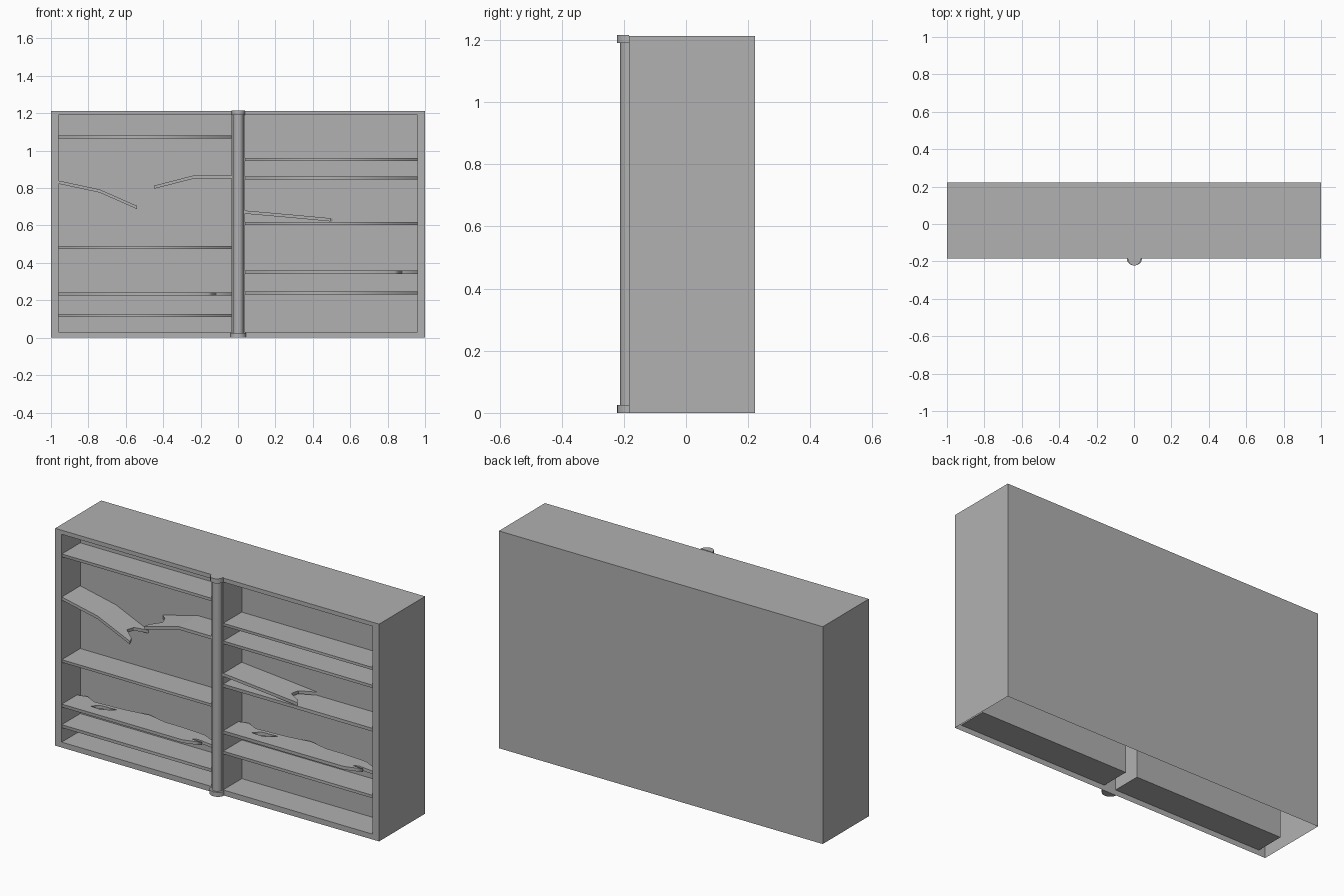
import bpy, bmesh
from math import pi, cos, sin

if "Cube" in bpy.data.objects:
    bpy.data.objects.remove(bpy.data.objects["Cube"])

FRONT, BACK, CAVITY = -0.184, 0.222, 0.165   # front plane, back plane, recess depth
TOP = 1.213
LEFT, RIGHT = (-0.96, -0.035), (0.037, 0.96)

# One dark grey for everything
grey = bpy.data.materials.new("dark_grey")
grey.diffuse_color = (0.44, 0.44, 0.44, 1)
grey.use_nodes = True
grey.node_tree.nodes["Principled BSDF"].inputs["Base Color"].default_value = grey.diffuse_color


def add_mesh(name, bm):
    me = bpy.data.meshes.new(name)
    bm.to_mesh(me)
    bm.free()
    me.materials.append(grey)
    ob = bpy.data.objects.new(name, me)
    bpy.context.collection.objects.link(ob)
    return ob


def prism(name, loops, z0, z1):
    """Extrude an outline (first loop) with optional holes between two heights."""
    cu = bpy.data.curves.new(name, 'CURVE')
    cu.dimensions, cu.fill_mode, cu.extrude = '2D', 'BOTH', (z1 - z0) / 2
    cu.materials.append(grey)
    for loop in loops:
        sp = cu.splines.new('POLY')
        sp.points.add(len(loop) - 1)
        for p, (x, y) in zip(sp.points, loop):
            p.co = (x, y, 0, 1)
        sp.use_cyclic_u = True
    ob = bpy.data.objects.new(name, cu)
    ob.location.z = (z0 + z1) / 2
    bpy.context.collection.objects.link(ob)
    bpy.ops.object.select_all(action='DESELECT')
    ob.select_set(True)
    bpy.context.view_layer.objects.active = ob
    bpy.ops.object.convert(target='MESH')
    return ob


# Case: open-bottomed shell, front frame, two recesses
def make_case():
    bm = bmesh.new()
    bmesh.ops.create_cube(bm, size=1)
    for v in bm.verts:
        v.co = (v.co.x * 2, BACK if v.co.y > 0 else FRONT, TOP if v.co.z > 0 else 0)
    bm.normal_update()
    gone = [f for f in bm.faces if f.normal.y < -0.5 or f.normal.z < -0.5]
    bmesh.ops.delete(bm, geom=gone, context='FACES')
    xs, zs = [-1, *LEFT, *RIGHT, 1], [0, 0.03, 1.19, TOP]
    grid = [[bm.verts.new((x, FRONT, z)) for z in zs] for x in xs]
    openings = []
    for i in range(5):
        for j in range(3):
            f = bm.faces.new((grid[i][j], grid[i + 1][j], grid[i + 1][j + 1], grid[i][j + 1]))
            if i in (1, 3) and j == 1:
                openings.append(f)
    for f in openings:
        new = bmesh.ops.extrude_face_region(bm, geom=[f])['geom']
        if f.is_valid:
            bmesh.ops.delete(bm, geom=[f], context='FACES_ONLY')
        bmesh.ops.translate(bm, vec=(0, CAVITY, 0),
                            verts=[g for g in new if isinstance(g, bmesh.types.BMVert)])
    add_mesh("case", bm)


make_case()


# Front column with base and top caps
def half_round(rx, ry, n=10):
    return [[(0.002 + rx * cos(pi + pi * i / n), FRONT + ry * sin(pi + pi * i / n))
             for i in range(n + 1)]]


for name, rx, ry, z0, z1 in (("column", 0.028, 0.028, 0.0, 1.21),
                             ("column_base", 0.041, 0.038, 0.0, 0.025),
                             ("column_cap", 0.036, 0.038, 1.19, 1.216)):
    prism(name, half_round(rx, ry), z0, z1)
    bpy.ops.object.shade_smooth_by_angle()

# Intact shelves
for side, (x0, x1), levels in (
        ("left", LEFT, ((1.064, 1.08), (0.475, 0.49), (0.11, 0.127))),
        ("right", RIGHT, ((0.945, 0.96), (0.845, 0.861), (0.602, 0.62), (0.23, 0.246)))):
    for k, (z0, z1) in enumerate(levels):
        y0, y1 = FRONT + 0.001, FRONT + CAVITY - 0.001
        prism(f"shelf_{side}_{k}", [[(x0, y0), (x1, y0), (x1, y1), (x0, y1)]], z0, z1)

# Rotten shelves: ragged back edge, hole, split front
outline = [(0, 0.001), (0.745, 0.001), (0.80, 0.018), (0.842, 0.034), (0.775, 0.036),
           (0.805, 0.05), (0.924, 0.035), (0.924, 0.09), (0.868, 0.085), (0.80, 0.115),
           (0.66, 0.125), (0.55, 0.125), (0.44, 0.15), (0.30, 0.13), (0.12, 0.118),
           (0.054, 0.15), (0, 0.135)]
hole = [(0.13, 0.065), (0.20, 0.06), (0.27, 0.105), (0.17, 0.10)]
for side, x0, z0, z1 in (("left", -0.96, 0.225, 0.242), ("right", 0.036, 0.342, 0.36)):
    prism(f"rotten_shelf_{side}",
          [[(x0 + x, FRONT + y) for x, y in loop] for loop in (outline, hole)], z0, z1)


# Snapped planks: bent strips with a notched free end
def broken_plank(name, path, notch, thick=0.017):
    bm = bmesh.new()
    cols = [0.001, 0.03, 0.06, 0.11, CAVITY - 0.001]
    (xa, za), (xb, zb) = path[-2:]
    slope, sign = (zb - za) / (xb - xa), 1 if xb > xa else -1
    rows = []
    for k, (x, z) in enumerate(path):
        row = []
        for y, cut in zip(cols, notch):
            dx = -sign * cut if k == len(path) - 1 else 0
            row.append(bm.verts.new((x + dx, FRONT + y, z + dx * slope)))
        rows.append(row)
    for a, b in zip(rows, rows[1:]):
        for j in range(len(cols) - 1):
            bm.faces.new((a[j], b[j], b[j + 1], a[j + 1]))
    new = bmesh.ops.extrude_face_region(bm, geom=bm.faces[:], use_keep_orig=True)['geom']
    bmesh.ops.translate(bm, vec=(0, 0, -thick),
                        verts=[g for g in new if isinstance(g, bmesh.types.BMVert)])
    bmesh.ops.recalc_face_normals(bm, faces=bm.faces[:])
    add_mesh(name, bm)


broken_plank("snapped_plank_left", [(-0.96, 0.84), (-0.74, 0.793), (-0.54, 0.705)],
             (0, 0.01, 0.06, 0.05, 0))
broken_plank("snapped_plank_middle", [(-0.035, 0.868), (-0.235, 0.868), (-0.45, 0.813)],
             (0, 0.01, 0.07, 0.05, 0))
broken_plank("fallen_plank_right", [(0.037, 0.68), (0.30, 0.657), (0.505, 0.638)],
             (0.01, 0.03, 0.09, 0.08, 0))
